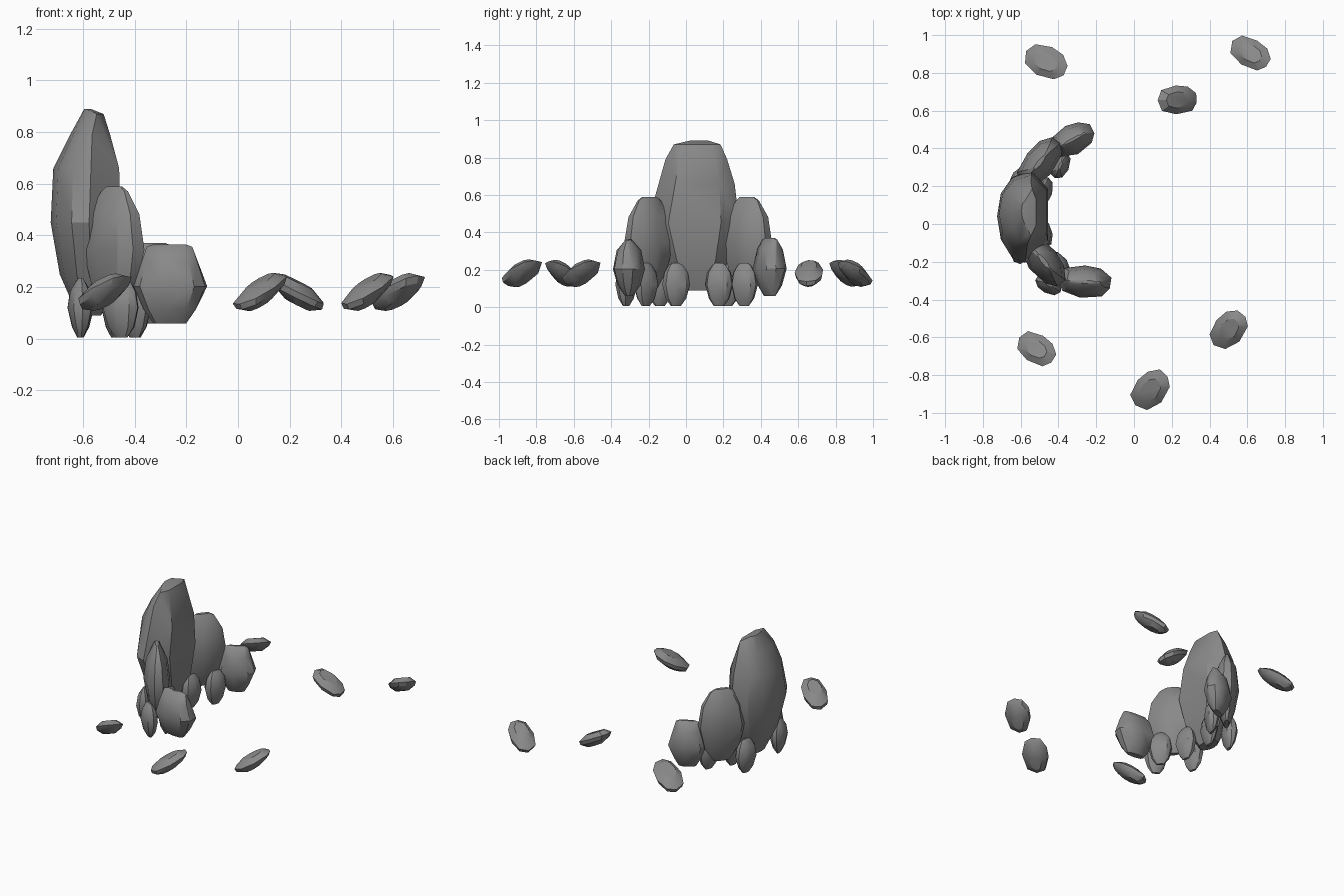
import bpy, bmesh, math, random
from mathutils import Matrix, Vector

if "Cube" in bpy.data.objects:
    bpy.data.objects.remove(bpy.data.objects["Cube"])

random.seed(4)

# Dark grey rock
rock = bpy.data.materials.new("dark_rock")
rock.diffuse_color = (.25, .25, .25, 1)
rock.use_nodes = True
rock.node_tree.nodes["Principled BSDF"].inputs["Base Color"].default_value = rock.diffuse_color


def hull_object(name, points):
    """Faceted stone from the convex hull of a point cloud."""
    bm = bmesh.new()
    for p in points:
        bm.verts.new(p)
    res = bmesh.ops.convex_hull(bm, input=bm.verts)
    junk = {g for g in res["geom_interior"] + res["geom_unused"]
            if isinstance(g, bmesh.types.BMVert)}
    bmesh.ops.delete(bm, geom=list(junk), context='VERTS')
    bmesh.ops.dissolve_limit(bm, angle_limit=math.radians(4),
                             verts=bm.verts, edges=bm.edges)
    bmesh.ops.recalc_face_normals(bm, faces=bm.faces)
    mesh = bpy.data.meshes.new(name)
    bm.to_mesh(mesh)
    bm.free()
    mesh.materials.append(rock)
    obj = bpy.data.objects.new(name, mesh)
    bpy.context.collection.objects.link(obj)
    bpy.ops.object.select_all(action='DESELECT')
    obj.select_set(True)
    bpy.context.view_layer.objects.active = obj
    bpy.ops.object.shade_smooth_by_angle(angle=math.radians(30))
    return obj


# Chipped oval outline, x and y within -1..1
OUTLINE = [(1, .35), (.6, .85), (0, 1), (-.75, .75), (-1, .1),
           (-.8, -.65), (-.1, -1), (.7, -.8), (1, -.3)]
# Levels: height, width scale, depth scale
TALL = [(0, .35, .2), (.18, .75, .65), (.5, 1, 1), (.78, .85, .8),
        (.96, .5, .3), (1, .3, .15)]
ROUND = [(0, .45, .25), (.18, .72, .7), (.47, 1, 1), (.8, .75, .75),
         (.97, .62, .25), (1, .45, .1)]


def stone(name, x, y, hx, hy, z0, z1, turn, levels):
    """Standing stone: half sizes hx, hy, turned about z."""
    rot = Matrix.Rotation(math.radians(turn), 3, 'Z')
    pts = []
    for t, sx, sy in levels:
        for a, b in OUTLINE:
            j = random.uniform(.95, 1.0)
            p = rot @ Vector((a * hx * sx * j, b * hy * sy * j, 0))
            pts.append((x + p.x, y + p.y, z0 + (z1 - z0) * t))
    return hull_object(name, pts)


# Tall central slab: height, x range, y range
slab = [(.09, -.62, -.53, -.02, .14), (.25, -.69, -.47, -.13, .23),
        (.45, -.725, -.455, -.205, .285), (.66, -.715, -.46, -.15, .26),
        (.79, -.65, -.495, -.11, .22), (.87, -.58, -.52, -.065, .185),
        (.89, -.595, -.57, .02, .12)]
section = [(1, -.55), (1, .6), (.35, 1), (-.4, .85), (-.85, .5),
           (-1, 0), (-.85, -.5), (-.4, -.9), (.1, -1)]
pts = []
for z, xa, xb, ya, yb in slab:
    for a, b in section:
        pts.append(((xa + xb) / 2 + a * (xb - xa) / 2,
                    (ya + yb) / 2 + b * (yb - ya) / 2, z))
hull_object("tall_slab", pts)

# Flanking stones
stone("side_stone_front", -.48, -.195, .155, .085, .1, .59, -52, TALL)
stone("side_stone_back", -.50, .325, .155, .085, .1, .59, 52, TALL)
stone("end_stone_front", -.265, -.305, .145, .09, .06, .365, -4, ROUND)
stone("end_stone_back", -.325, .447, .12, .082, .06, .37, 28, ROUND)

# Pebbles around the base
for i, (x, y, turn) in enumerate([(-.39, .31, 70), (-.48, .175, 80),
                                  (-.48, -.055, 100), (-.40, -.215, 130),
                                  (-.45, -.32, 150), (-.61, -.14, 100),
                                  (-.61, .22, 75)]):
    stone(f"base_pebble_{i + 1}", x, y, .075, .05, .005, .235, turn, TALL)

# Scattered flat stones: x, y, half sizes, turn, slope in x and y
scatter = [(-.47, .86, .12, .085, -25, .33, -.33),
           (.615, .905, .115, .08, -30, .35, -.35),
           (.228, .657, .108, .08, 5, -.5, .1),
           (.5, -.56, .115, .085, 50, .45, .25),
           (.085, -.88, .118, .088, 50, .45, .25),
           (-.52, -.66, .11, .08, -30, .35, -.35)]
for i, (x, y, hx, hy, turn, sx, sy) in enumerate(scatter):
    rot = Matrix.Rotation(math.radians(turn), 3, 'Z')
    pts = []
    for z, s in [(-.045, .45), (-.015, .9), (.012, 1), (.045, .55)]:
        for a, b in OUTLINE:
            j = random.uniform(.94, 1.0)
            p = rot @ Vector((a * hx * s * j, b * hy * s * j, 0))
            pts.append((x + p.x, y + p.y, .178 + z + sx * p.x + sy * p.y))
    hull_object(f"scattered_stone_{i + 1}", pts)
